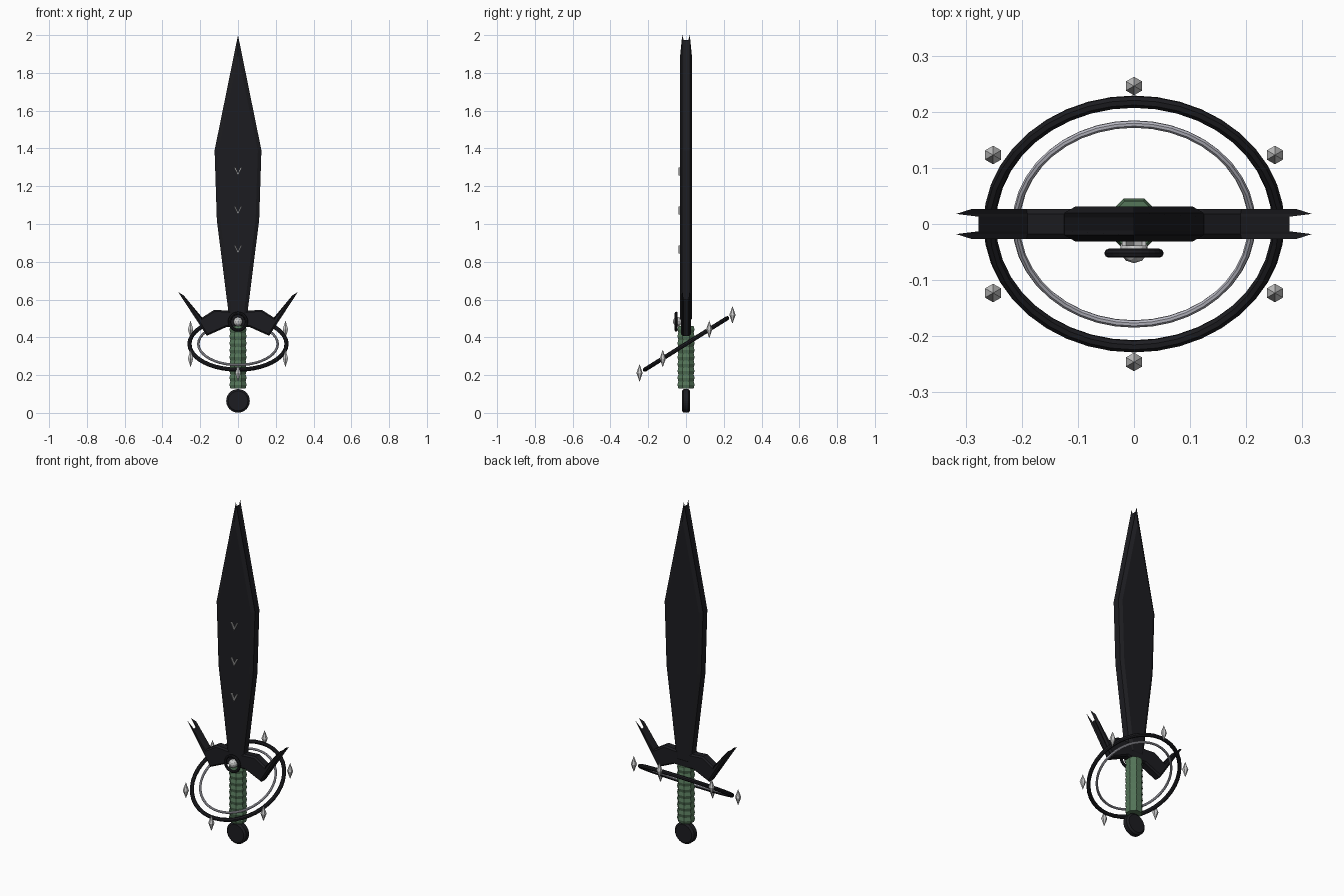
import bpy, bmesh, math
from mathutils import Vector

if "Cube" in bpy.data.objects:
    bpy.data.objects.remove(bpy.data.objects["Cube"])


def material(name, rgb):
    m = bpy.data.materials.new(name)
    m.diffuse_color = (*rgb, 1)
    m.use_nodes = True
    m.node_tree.nodes["Principled BSDF"].inputs["Base Color"].default_value = m.diffuse_color
    return m


DARK = material("dark_metal", (0.012, 0.012, 0.015))
GREEN = material("green_wrap", (0.09, 0.18, 0.10))
SILVER = material("silver", (0.48, 0.48, 0.54))


def finish(name, bm, mat=None):
    bmesh.ops.recalc_face_normals(bm, faces=bm.faces)
    me = bpy.data.meshes.new(name)
    bm.to_mesh(me)
    bm.free()
    ob = bpy.data.objects.new(name, me)
    bpy.context.collection.objects.link(ob)
    if mat:
        me.materials.append(mat)
    return ob


def skin(name, rings, mat=None):
    """Join a stack of equal-length point rings and cap both ends."""
    bm = bmesh.new()
    vs = [[bm.verts.new(p) for p in r] for r in rings]
    n = len(rings[0])
    for a, b in zip(vs, vs[1:]):
        for i in range(n):
            j = (i + 1) % n
            bm.faces.new((a[i], a[j], b[j], b[i]))
    bm.faces.new(vs[0])
    bm.faces.new(vs[-1])
    return finish(name, bm, mat)


def lathe(name, profile, sides, mat=None, centre=(0, 0, 0), phase=0.0):
    c = Vector(centre)
    rings = []
    for r, z in profile:
        ang = [phase + math.tau * k / sides for k in range(sides)]
        rings.append([c + Vector((r * math.cos(a), r * math.sin(a), z)) for a in ang])
    return skin(name, rings, mat)


def torus(name, major, minor, seg, sub, loc, tilt, mat):
    bpy.ops.mesh.primitive_torus_add(major_radius=major, minor_radius=minor,
                                     major_segments=seg, minor_segments=sub,
                                     location=loc, rotation=(tilt, 0, 0))
    ob = bpy.context.object
    ob.name = name
    ob.data.materials.append(mat)
    return ob


def bevelled_plate(name, half, tip_index, layers, mat):
    """Mirror a half outline and stack it through y; each layer = y, inset, tip."""
    rings = []
    for y, inset, tip in layers:
        pts = [list(p) for p in half]
        pts[tip_index] = list(tip)
        full = pts + [[-x, z] for x, z in reversed(pts) if x > 1e-6]
        n = len(full)
        ring = []
        for i in range(n):
            p = Vector(full[i])
            if abs(p.x) == tip[0] and p.y == tip[1]:
                ring.append((p.x, y, p.y))
                continue
            d0 = (p - Vector(full[i - 1])).normalized()
            d1 = (Vector(full[(i + 1) % n]) - p).normalized()
            n0, n1 = Vector((-d0.y, d0.x)), Vector((-d1.y, d1.x))
            m = (n0 + n1) / max(0.5, 1 + n0.dot(n1))
            q = p + m * inset
            ring.append((q.x, y, q.y))
        rings.append(ring)
    return skin(name, rings, mat)


# blade: broad leaf with bevelled rim and stepped tip
bevelled_plate("blade", [(0.048, 0.48), (0.054, 0.56), (0.112, 1.02), (0.124, 1.39), (0, 2.0)], 4,
               [(-0.031, 0.019, (0, 1.91)), (-0.02, 0, (0, 2.0)), (-0.012, 0, (0, 1.975)),
                (0.012, 0, (0, 1.975)), (0.02, 0, (0, 2.0)), (0.031, 0.019, (0, 1.91))], DARK)

# guard: winged crosspiece ending in split claws
A, B, C = (0.29, 0.625), (0.317, 0.64), (0.277, 0.60)
bevelled_plate("guard", [(0, 0.45), (0.06, 0.455), (0.165, 0.408), B, (0.19, 0.505),
                         (0.125, 0.546), (0.04, 0.54), (0, 0.54)], 3,
               [(-0.027, 0.008, A), (-0.018, 0, B), (-0.013, 0, C),
                (0.013, 0, C), (0.018, 0, B), (0.027, 0.008, A)], DARK)

# ribbed eight-sided grip
ribs = 9
step = 0.33 / (2 * ribs)
lathe("grip", [(0.044 if i % 2 == 0 else 0.049, 0.13 + i * step) for i in range(2 * ribs + 1)],
      8, GREEN, phase=math.pi / 8)

# pommel disc facing the front
pommel = lathe("pommel", [(0.052, -0.022), (0.0625, -0.013), (0.0625, 0.013), (0.052, 0.022)], 32, DARK)
pommel.rotation_euler.x = math.pi / 2
pommel.location.z = 0.0635

# gem in its setting
torus("gem_setting", 0.045, 0.008, 24, 8, (0, -0.052, 0.483), math.pi / 2, DARK)
bpy.ops.mesh.primitive_ico_sphere_add(subdivisions=2, radius=0.025, location=(0, -0.045, 0.483))
bpy.context.object.name = "gem"

# tilted halo rings
TILT = math.radians(32)
CZ = 0.365
torus("outer_ring", 0.257, 0.0112, 40, 8, (0, 0, CZ), TILT, DARK)
torus("inner_ring", 0.21, 0.0068, 40, 8, (0, 0, CZ), TILT, SILVER)

# upright crystals around the halo
for k in range(6):
    a = math.pi / 6 + k * math.pi / 3
    x, s = 0.29 * math.cos(a), 0.29 * math.sin(a)
    lathe(f"crystal_{k + 1}", [(0.0004, -0.046), (0.0165, 0), (0.0004, 0.046)], 6,
          centre=(x, s * math.cos(TILT), CZ + s * math.sin(TILT)), phase=math.pi / 6)

# chevron marks on the front of the blade
for k, z in enumerate((0.865, 1.072, 1.28)):
    v = [(-0.021, z + 0.02), (0, z - 0.022), (0.021, z + 0.02),
         (0.014, z + 0.02), (0, z - 0.009), (-0.014, z + 0.02)]
    skin(f"chevron_{k + 1}", [[(x, y, h) for x, h in v] for y in (-0.039, -0.029)])
